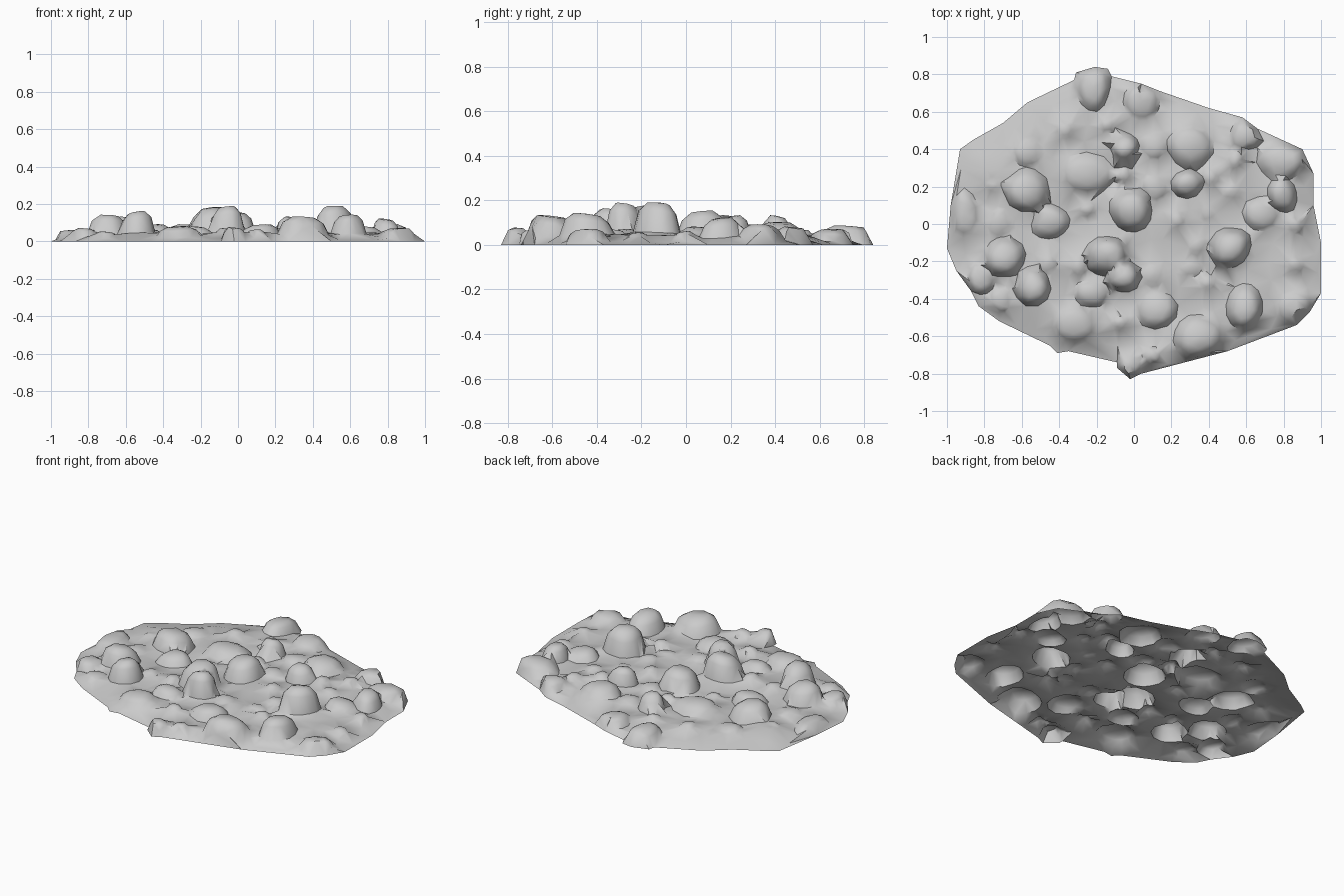
import bpy, math, random
from mathutils import Vector, noise
from mathutils.geometry import delaunay_2d_cdt, intersect_point_line

if "Cube" in bpy.data.objects:
    bpy.data.objects.remove(bpy.data.objects["Cube"])

random.seed(7)

# Rim of the rubble patch, lying on the ground
rim = [Vector(p) for p in [
    (-.93, .40), (-.86, .45), (-.70, .54), (-.57, .65), (-.32, .77), (-.31, .81), (-.21, .84),
    (-.14, .83), (-.12, .79), (.04, .75), (.14, .71), (.40, .62), (.58, .57), (.66, .51),
    (.90, .40), (.96, .27), (.96, .10), (1, -.10), (1, -.37), (.94, -.47), (.87, -.54),
    (.50, -.68), (.27, -.74), (.04, -.80), (-.02, -.83), (-.09, -.77), (-.09, -.74),
    (-.35, -.68), (-.41, -.69), (-.45, -.65), (-.72, -.52), (-.83, -.44), (-.87, -.36),
    (-.95, -.25), (-1, -.13), (-.98, .10)]]

# Stones: centre x, y, half width, half depth, top height
stones = [
    (-.14, -.17, .11, .11, .18), (-.06, -.27, .09, .09, .185), (.51, -.12, .11, .11, .19),
    (-.57, .17, .12, .12, .13), (-.02, .07, .11, .11, .15), (-.69, -.18, .11, .10, .14),
    (-.54, -.34, .10, .10, .16), (.28, .21, .09, .08, .13), (-.05, .41, .08, .07, .13),
    (-.22, .73, .10, .12, .085), (.59, -.45, .09, .12, .14), (.35, -.60, .14, .12, .13),
    (.12, -.46, .11, .10, .09), (.87, -.46, .11, .10, .07), (-.25, .26, .14, .11, .09),
    (-.45, .01, .10, .09, .09), (.79, .16, .08, .10, .12), (.80, .34, .13, .10, .09),
    (.60, .48, .09, .09, .08), (.31, .42, .12, .11, .10), (-.91, .06, .08, .13, .06),
    (-.82, -.29, .08, .09, .07), (-.02, -.76, .07, .07, .075), (-.33, -.54, .12, .11, .08),
    (.68, .05, .10, .09, .08), (.04, .66, .09, .10, .07), (-.22, -.37, .10, .07, .08)]

# Height of a stone from its middle (1) out over shoulder and steep side to its foot
profile = [(0, 1), (.5, .97), (.8, .76), (1.0, .28), (1.2, .2), (1.3, 0), (99, 0)]


def rim_distance(p):
    best = 9
    for a, b in zip(rim, rim[1:] + rim[:1]):
        q, t = intersect_point_line(p, a, b)
        q = Vector(q[:2]) if 0 <= t <= 1 else (a if t < 0 else b)
        best = min(best, (p - q).length)
    return best


def inside(p):
    hit = False
    for a, b in zip(rim, rim[1:] + rim[:1]):
        if (a.y > p.y) != (b.y > p.y) and p.x < a.x + (p.y - a.y) * (b.x - a.x) / (b.y - a.y):
            hit = not hit
    return hit


def smooth_corner(p):
    return p.y - .75 * p.x > .85


def ground(p):
    bump = .036 + .03 * noise.noise(Vector((p.x * 5, p.y * 5, 3)))
    return max(.003, bump * min(1, rim_distance(p) / .14))


# Smaller loose stones scattered in the gaps
for _ in range(400):
    p, r = Vector((random.uniform(-.95, .95), random.uniform(-.8, .8))), random.uniform(.05, .085)
    if inside(p) and rim_distance(p) > r and not smooth_corner(p) and all(
            math.hypot(p.x - s[0], p.y - s[1]) > r + .9 * max(s[2:4]) for s in stones):
        stones.append((p.x, p.y, r, r * random.uniform(.8, 1.2), random.uniform(.05, .075)))

# Angular outline of each stone: side count, turn, radius per side, tilt
shapes = []
for s in stones:
    n = random.randint(5, 7)
    shapes.append((n, random.random() * 6, [random.uniform(.88, 1.15) for _ in range(n)], random.random() * 6))


def stone_height(p, s, shape):
    u, v = (p.x - s[0]) / s[2], (p.y - s[1]) / s[3]
    d = math.hypot(u, v)
    if d > 1.7:
        return 0
    n, turn, radii, tilt = shape
    a = math.atan2(v, u)
    k = ((a - turn) / math.tau * n) % n
    i = int(k) % n
    d /= radii[i] + (radii[(i + 1) % n] - radii[i]) * (k - int(k))
    for (d0, h0), (d1, h1) in zip(profile, profile[1:]):
        if d <= d1:
            h = h0 + (h1 - h0) * (d - d0) / (d1 - d0)
            return min(.19, s[4] * h * (1 + .12 * min(d, 1) * math.cos(a - tilt)))
    return 0


def height(p):
    return max([ground(p)] + [stone_height(p, s, f) * min(1, rim_distance(p) / .02)
                              for s, f in zip(stones, shapes)])


points, heights = list(rim), [0.0] * len(rim)


def add(p, gap):
    if inside(p) and rim_distance(p) > .012 and all((p - q).length > gap for q in points):
        points.append(p)
        heights.append(min(.19, height(p)))


# Chunky stones: top, shoulder and foot rings
for s in stones:
    add(Vector(s[:2]), .02)
for ring in (.5, .8, 1.02):
    for s, (n, turn, radii, tilt) in zip(stones, shapes):
        for i in range(n * (2 if ring > .6 else 1)):
            j = i / (2 if ring > .6 else 1)
            a = turn + math.tau * j / n
            r = ring * (radii[int(j)] + radii[math.ceil(j) % n]) / 2
            add(Vector((s[0] + s[2] * r * math.cos(a), s[1] + s[3] * r * math.sin(a))), .016)

# Ground between the stones
for i in range(-11, 12):
    for j in range(-9, 10):
        p = Vector((i * .09 + random.uniform(-.03, .03), j * .09 + random.uniform(-.03, .03)))
        if all(((p.x - s[0]) / s[2]) ** 2 + ((p.y - s[1]) / s[3]) ** 2 > 1.2 for s in stones):
            add(p, .035)

# Triangulated open sheet
verts, _, faces, source, _, _ = delaunay_2d_cdt(points, [], [list(range(len(rim)))], 1, 1e-5)
mesh = bpy.data.meshes.new("rubble_patch")
mesh.from_pydata([(v.x, v.y, heights[o[0]] if o else 0) for v, o in zip(verts, source)], [], faces)
mesh.update()
patch = bpy.data.objects.new("rubble_patch", mesh)
bpy.context.collection.objects.link(patch)
bpy.context.view_layer.objects.active = patch
patch.select_set(True)
bpy.ops.object.shade_smooth_by_angle(angle=math.radians(50))
